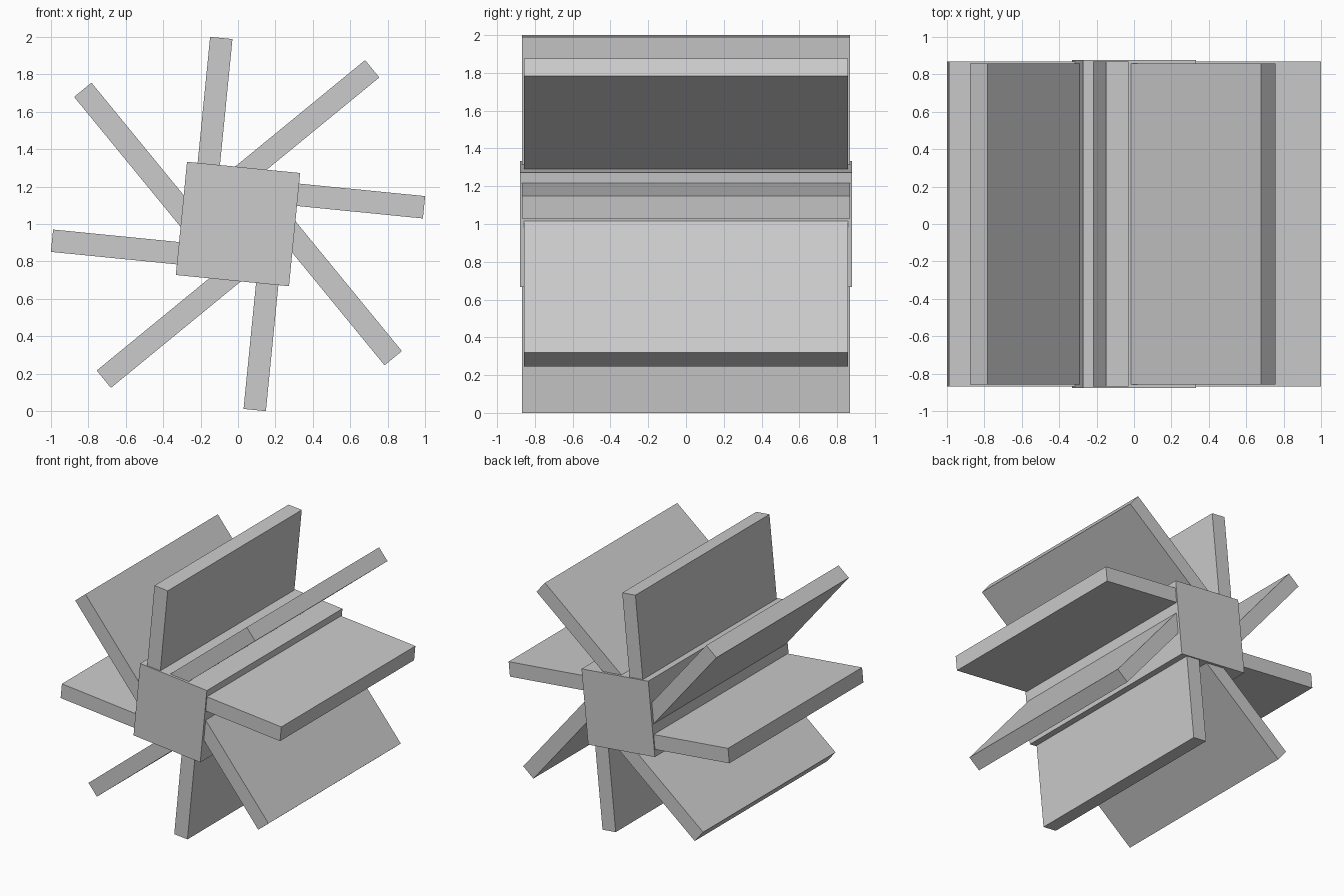
import bpy
from math import radians
from mathutils import Matrix, Vector

if "Cube" in bpy.data.objects:
    bpy.data.objects.remove(bpy.data.objects["Cube"])

AXLE = Matrix.Translation((0, 0, 1))
TILT = -5.66  # the whole wheel is turned slightly clockwise


def turned_box(name, x0, x1, half_y, z0, z1, angle):
    """Box given in its own frame, then turned about the wheel axle (y)."""
    bpy.ops.mesh.primitive_cube_add(size=1)
    ob = bpy.context.object
    ob.name = name
    size = Matrix.Diagonal((x1 - x0, 2 * half_y, z1 - z0, 1))
    move = Matrix.Translation(Vector(((x0 + x1) / 2, 0, (z0 + z1) / 2)))
    ob.data.transform(AXLE @ Matrix.Rotation(radians(-angle), 4, 'Y') @ move @ size)
    return ob


# Square hub
turned_box("hub", -0.304, 0.304, 0.878, -0.304, 0.304, TILT)

# Eight offset paddles: four square to the hub, four longer diagonal ones
for i in range(4):
    a = TILT + 90 * i
    turned_box(f"straight_paddle_{i + 1}", 0.29, 0.981, 0.868, 0.127, 0.247, a)
    turned_box(f"diagonal_paddle_{i + 1}", 0.18, 1.081, 0.857, 0.127, 0.247, a + 45)
